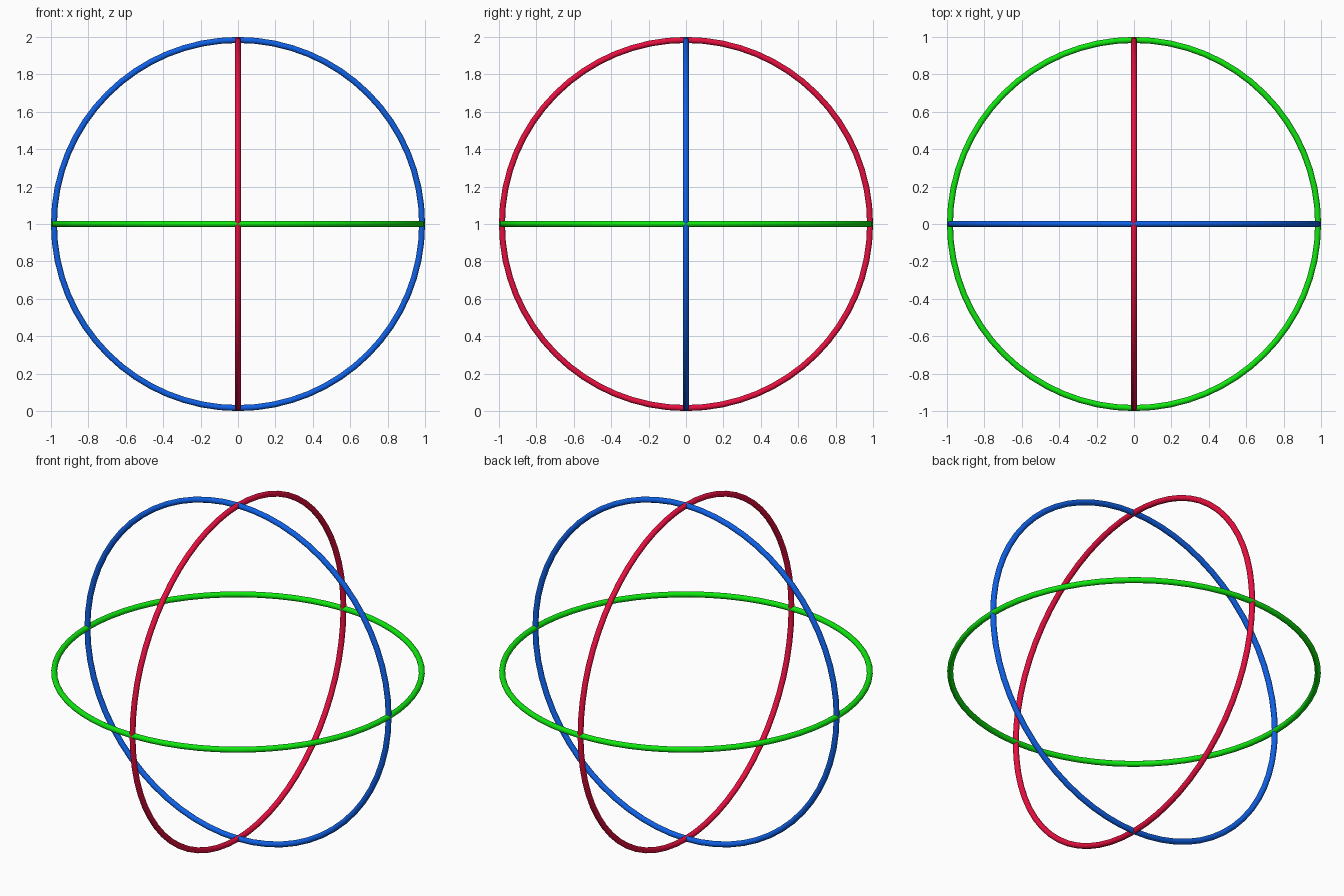
import bpy
from math import pi

if "Cube" in bpy.data.objects:
    bpy.data.objects.remove(bpy.data.objects["Cube"])

TUBE = 0.016          # tube radius
RING = 1.0 - TUBE     # ring centreline radius


def ring(name, rotation, color):
    """One thin torus centred at z = 1, turned into its plane."""
    bpy.ops.mesh.primitive_torus_add(
        major_radius=RING, minor_radius=TUBE,
        major_segments=64, minor_segments=16,
        location=(0, 0, 1), rotation=rotation)
    obj = bpy.context.object
    obj.name = name
    mat = bpy.data.materials.new(name + "_color")
    mat.diffuse_color = (*color, 1)
    mat.use_nodes = True
    mat.node_tree.nodes["Principled BSDF"].inputs["Base Color"].default_value = mat.diffuse_color
    obj.data.materials.append(mat)
    bpy.ops.object.shade_smooth()


# Three mutually perpendicular great circles
ring("side_ring", (0, pi / 2, 0), (0.8, 0.005, 0.05))
ring("front_ring", (pi / 2, 0, 0), (0.005, 0.12, 0.8))
ring("level_ring", (0, 0, 0), (0.005, 0.8, 0.005))
